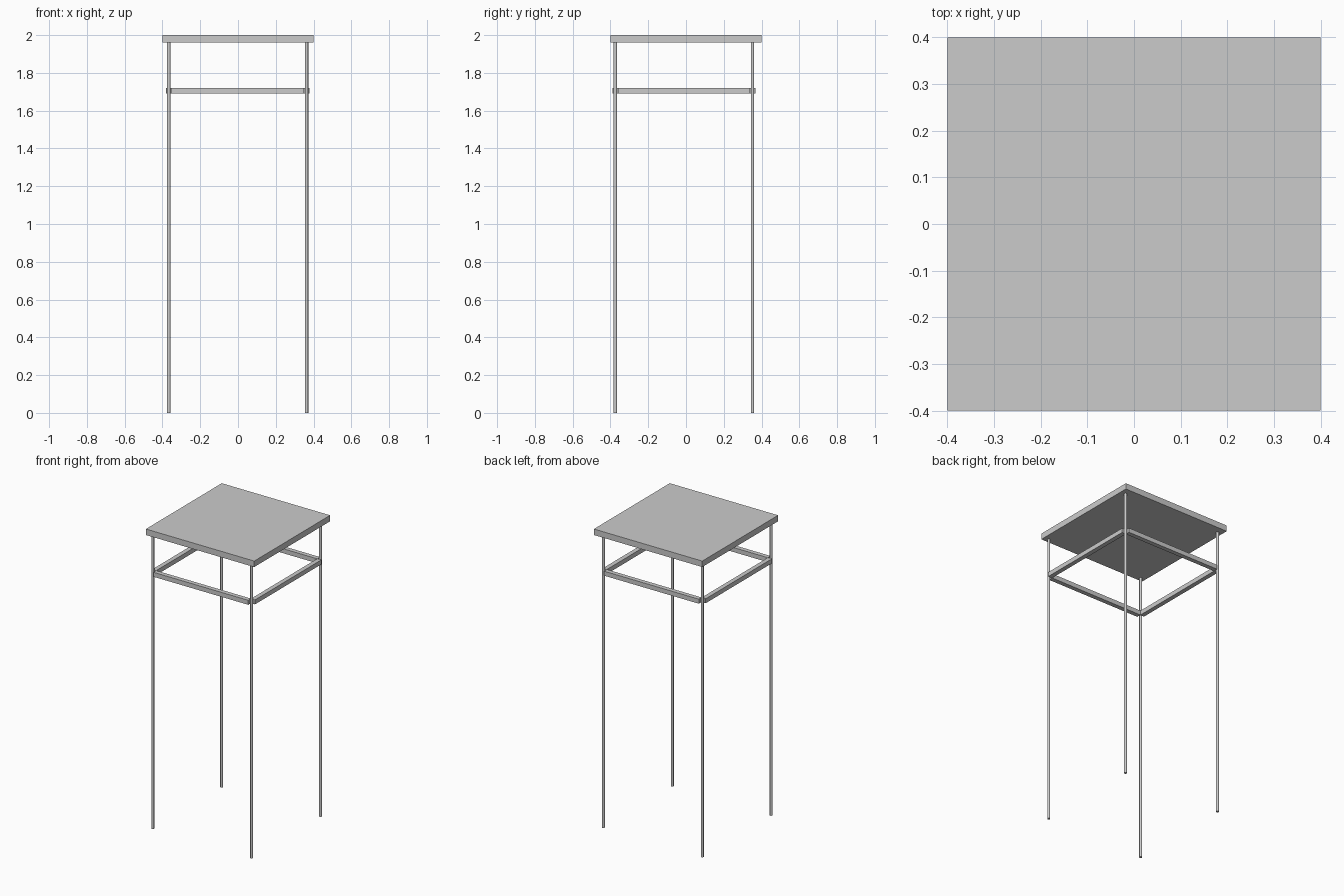
import bpy

if "Cube" in bpy.data.objects:
    bpy.data.objects.remove(bpy.data.objects["Cube"])

LEG_X, LEG_Y = 0.365, 0.363      # half spacing of the legs
CX, CY = -0.002, -0.011          # the frame sits slightly off centre
RAIL_Z, RAIL_W, RAIL_L = 1.705, 0.03, 0.70


def box(name, loc, size):
    bpy.ops.mesh.primitive_cube_add(size=1, location=loc)
    ob = bpy.context.object
    ob.name = name
    ob.scale = size
    bpy.ops.object.transform_apply(location=False, rotation=False, scale=True)
    return ob


# Square table top
box("table_top", (0, 0, 1.98), (0.8, 0.8, 0.04))

# Slim round legs
for sx, side in ((-1, "left"), (1, "right")):
    for sy, end in ((-1, "front"), (1, "back")):
        bpy.ops.mesh.primitive_cylinder_add(
            vertices=16, radius=0.009, depth=1.96,
            location=(CX + sx * LEG_X, CY + sy * LEG_Y, 0.98))
        leg = bpy.context.object
        leg.name = f"{end}_{side}_leg"
        bpy.ops.object.shade_smooth_by_angle()

# Rails running between the legs, stopping short of the corners
for s, end in ((-1, "front"), (1, "back")):
    box(f"{end}_rail", (CX, CY + s * LEG_Y, RAIL_Z), (RAIL_L, RAIL_W, RAIL_W))
for s, side in ((-1, "left"), (1, "right")):
    box(f"{side}_rail", (CX + s * LEG_X, CY, RAIL_Z), (RAIL_W, RAIL_L, RAIL_W))
